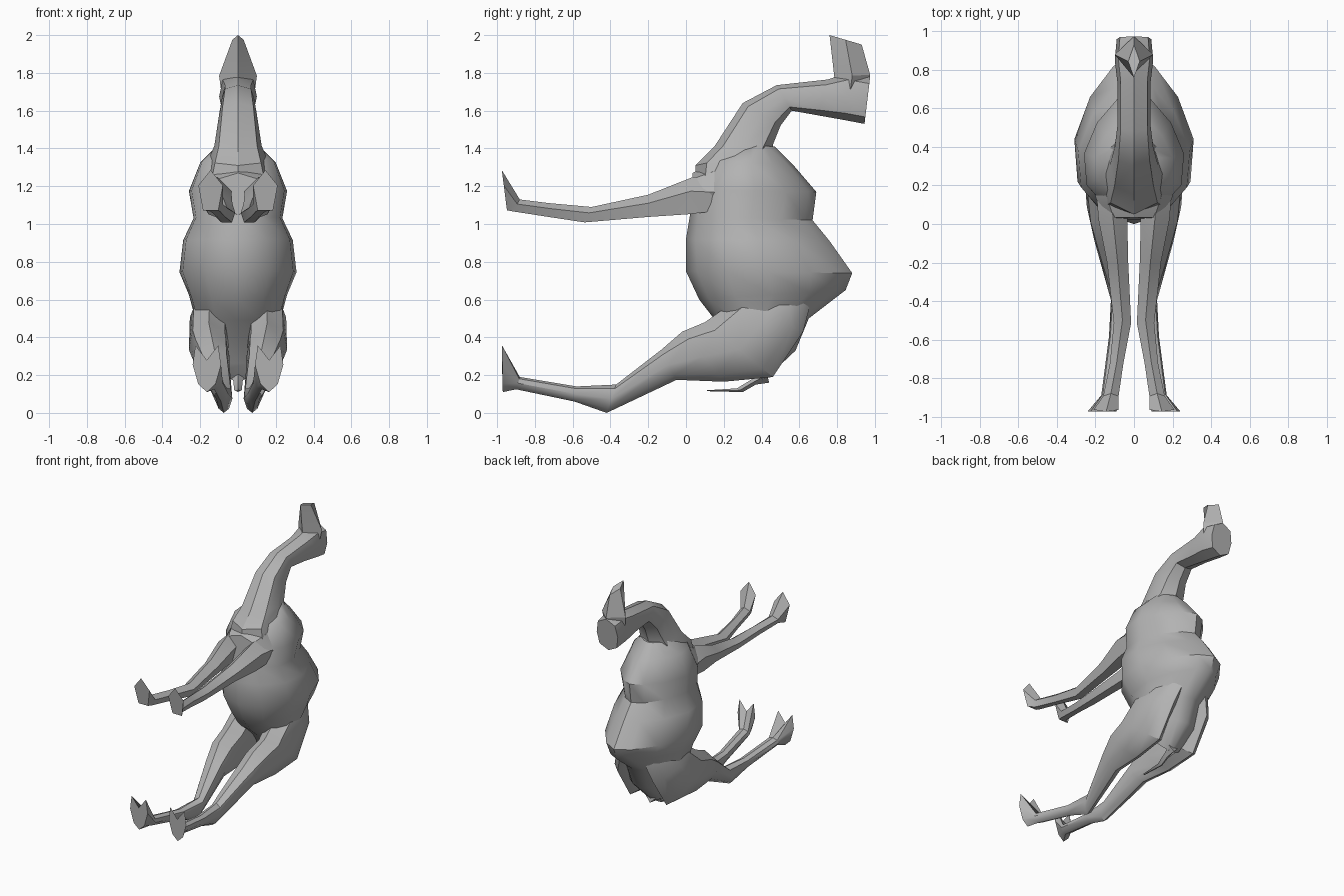
import bpy, bmesh, math
from mathutils import Vector

grey = bpy.data.materials.new("plain_grey")
grey.diffuse_color = (0.45, 0.45, 0.45, 1)


def loft(name, rings, sides, side=1, angle=30, egg=0.0, power=1.0, notch=0.0):
    """Each ring: (upper y, upper z, lower y, lower z, centre x, half width).
    egg narrows the section towards its lower point, power below 1 squares it,
    notch dents the end ring."""
    bm = bmesh.new()
    widest = max(math.sin(2 * math.pi * i / sides) for i in range(sides))
    loops = []
    for ya, za, yb, zb, xc, hw in rings:
        a, b = Vector((0, ya, za)), Vector((0, yb, zb))
        mid, half = (a + b) / 2, (a - b) / 2
        loop = []
        for i in range(sides):
            t = 2 * math.pi * i / sides
            p = mid + half * math.cos(t)
            s = math.sin(t) / widest
            s = math.copysign(abs(s) ** power, s) if abs(s) > 1e-6 else 0
            p.x = side * (xc + hw * s * (1 + egg * math.cos(t)))
            loop.append(bm.verts.new(p))
        loops.append(loop)
    loops[-1][0].co.z -= notch
    for l0, l1 in zip(loops, loops[1:]):
        for i in range(sides):
            j = (i + 1) % sides
            bm.faces.new((l0[i], l0[j], l1[j], l1[i]))
    bm.faces.new(loops[0])
    bm.faces.new(loops[-1])
    bmesh.ops.recalc_face_normals(bm, faces=bm.faces)
    mesh = bpy.data.meshes.new(name)
    bm.to_mesh(mesh)
    bm.free()
    mesh.materials.append(grey)
    obj = bpy.data.objects.new(name, mesh)
    bpy.context.collection.objects.link(obj)
    bpy.ops.object.select_all(action='DESELECT')
    obj.select_set(True)
    bpy.context.view_layer.objects.active = obj
    bpy.ops.object.shade_smooth_by_angle(angle=math.radians(angle))
    return obj


# Torso with the hump on the back (+y) side
loft("torso", [
    (0.30, 1.42, 0.47, 1.41, 0, 0.11),
    (0.12, 1.34, 0.57, 1.31, 0, 0.20),
    (0.04, 1.18, 0.69, 1.17, 0, 0.26),
    (0.02, 1.04, 0.67, 1.02, 0, 0.235),
    (0.00, 0.92, 0.76, 0.91, 0, 0.29),
    (0.00, 0.75, 0.88, 0.74, 0, 0.31),
    (0.07, 0.60, 0.845, 0.65, 0, 0.26),
    (0.155, 0.49, 0.65, 0.50, 0, 0.225),
    (0.25, 0.41, 0.58, 0.33, 0, 0.19),
    (0.33, 0.27, 0.41, 0.17, 0, 0.10),
], 12, angle=40, egg=0.25, power=1.2)

# Broad chest joining the forelegs and the neck
loft("chest", [
    (0.32, 1.36, 0.32, 1.00, 0, 0.21),
    (0.14, 1.32, 0.14, 1.02, 0, 0.20),
    (0.035, 1.27, 0.02, 1.05, 0, 0.15),
], 8)

# Neck bending back into the blunt, boxy head
loft("neck_and_head", [
    (0.05, 1.24, 0.40, 1.25, 0, 0.17),
    (0.05, 1.31, 0.46, 1.40, 0, 0.15),
    (0.15, 1.41, 0.46, 1.42, 0, 0.125),
    (0.30, 1.64, 0.50, 1.52, 0, 0.10),
    (0.48, 1.735, 0.56, 1.60, 0, 0.085),
    (0.75, 1.765, 0.70, 1.575, 0, 0.085),
    (0.86, 1.80, 0.84, 1.55, 0, 0.10),
    (0.975, 1.78, 0.945, 1.53, 0, 0.09),
], 8, power=0.6)

# Wedge crest on the head
loft("crest", [
    (0.78, 1.72, 0.96, 1.70, 0, 0.09),
    (0.785, 1.78, 0.975, 1.79, 0, 0.10),
    (0.76, 2.00, 0.93, 1.95, 0, 0.03),
], 4, angle=15)

# Thin tail
loft("tail", [
    (0.42, 0.24, 0.44, 0.16, 0, 0.04),
    (0.36, 0.185, 0.37, 0.15, 0, 0.025),
    (0.27, 0.13, 0.30, 0.11, 0, 0.02),
    (0.11, 0.12, 0.11, 0.115, 0, 0.008),
], 4)

for label, s in (("right", 1), ("left", -1)):
    # Front leg, from shoulder to flared hoof
    loft(f"front_leg_{label}", [
        (0.24, 1.22, 0.22, 1.06, 0.12, 0.08),
        (0.04, 1.25, 0.00, 1.03, 0.11, 0.075),
        (-0.20, 1.155, -0.20, 1.025, 0.085, 0.055),
        (-0.50, 1.09, -0.54, 1.00, 0.06, 0.045),
        (-0.72, 1.11, -0.73, 1.03, 0.09, 0.035),
        (-0.88, 1.13, -0.92, 1.06, 0.12, 0.04),
        (-0.975, 1.285, -0.945, 1.05, 0.145, 0.065),
    ], 5, s)
    # Hind leg, from rounded thigh to flared hoof
    loft(f"hind_leg_{label}", [
        (0.42, 0.66, 0.66, 0.58, 0.10, 0.09),
        (0.24, 0.58, 0.62, 0.43, 0.15, 0.105),
        (0.10, 0.48, 0.46, 0.19, 0.155, 0.105),
        (-0.02, 0.43, 0.20, 0.165, 0.145, 0.10),
        (-0.13, 0.335, -0.05, 0.175, 0.125, 0.08),
        (-0.37, 0.15, -0.42, 0.00, 0.075, 0.045),
        (-0.58, 0.14, -0.59, 0.06, 0.09, 0.04),
        (-0.88, 0.19, -0.90, 0.125, 0.125, 0.045),
        (-0.975, 0.40, -0.97, 0.11, 0.165, 0.075),
    ], 8, s, angle=35, egg=0.2, notch=0.12)
